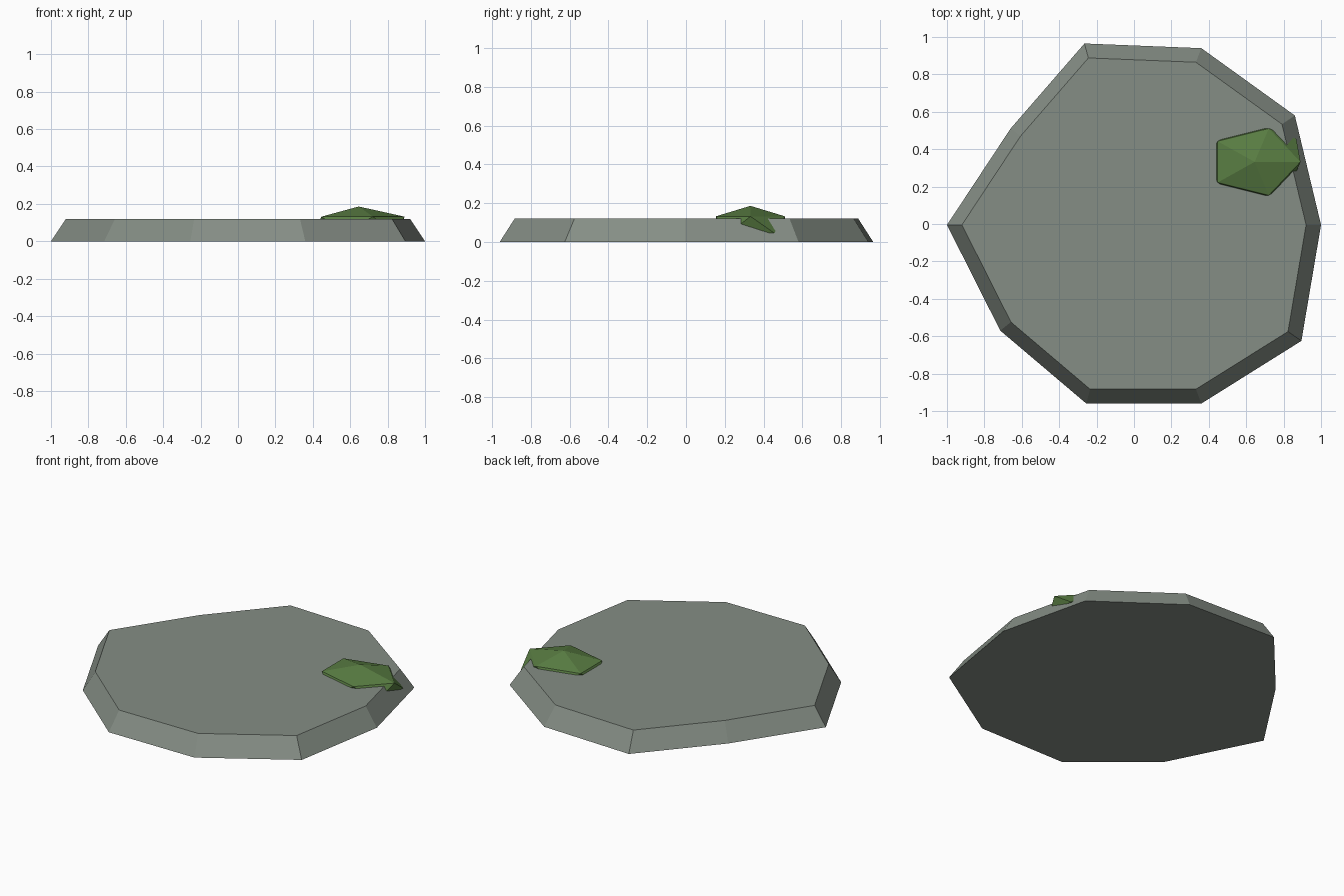
import bpy, bmesh
from mathutils import Vector

if "Cube" in bpy.data.objects:
    bpy.data.objects.remove(bpy.data.objects["Cube"])


def material(name, rgb):
    m = bpy.data.materials.new(name)
    m.diffuse_color = (*rgb, 1)
    m.use_nodes = True
    m.node_tree.nodes["Principled BSDF"].inputs["Base Color"].default_value = m.diffuse_color
    return m


def finish(bm, name, mat):
    bmesh.ops.recalc_face_normals(bm, faces=bm.faces)
    mesh = bpy.data.meshes.new(name)
    bm.to_mesh(mesh)
    bm.free()
    mesh.materials.append(mat)
    ob = bpy.data.objects.new(name, mesh)
    bpy.context.collection.objects.link(ob)
    return ob


stone = material("grey green stone", (0.235, 0.27, 0.235))
moss = material("moss green", (0.10, 0.205, 0.055))

# Flat stone slab: irregular ten-sided outline tapering to the top
outline = [(-1, -0.005), (-0.715, -0.57), (-0.255, -0.96), (0.36, -0.96),
           (0.895, -0.625), (1, -0.005), (0.86, 0.58), (0.36, 0.94),
           (-0.265, 0.965), (-0.66, 0.51)]
height, taper = 0.12, 0.92
bm = bmesh.new()
low = [bm.verts.new((x, y, 0)) for x, y in outline]
top = [bm.verts.new((x * taper, y * taper, height)) for x, y in outline]
bm.faces.new(low[::-1])
bm.faces.new(top)
for i in range(len(outline)):
    j = (i + 1) % len(outline)
    bm.faces.new((low[i], low[j], top[j], top[i]))
finish(bm, "stone_slab", stone)

# Moss patch: squashed low-poly ball sunk into the slab
bm = bmesh.new()
bmesh.ops.create_icosphere(bm, subdivisions=1, radius=1)
for v in bm.verts:
    v.co = Vector((0.645 + v.co.x * 0.274, 0.332 + v.co.y * 0.21,
                   max(0.088 + v.co.z * 0.098, 0.01)))
# one lower corner pokes out through the sloping rim
corner = min(bm.verts, key=lambda v: (v.co - Vector((0.843, 0.442, 0.044))).length)
corner.co = (0.868, 0.455, 0.046)
finish(bm, "moss_patch", moss)
